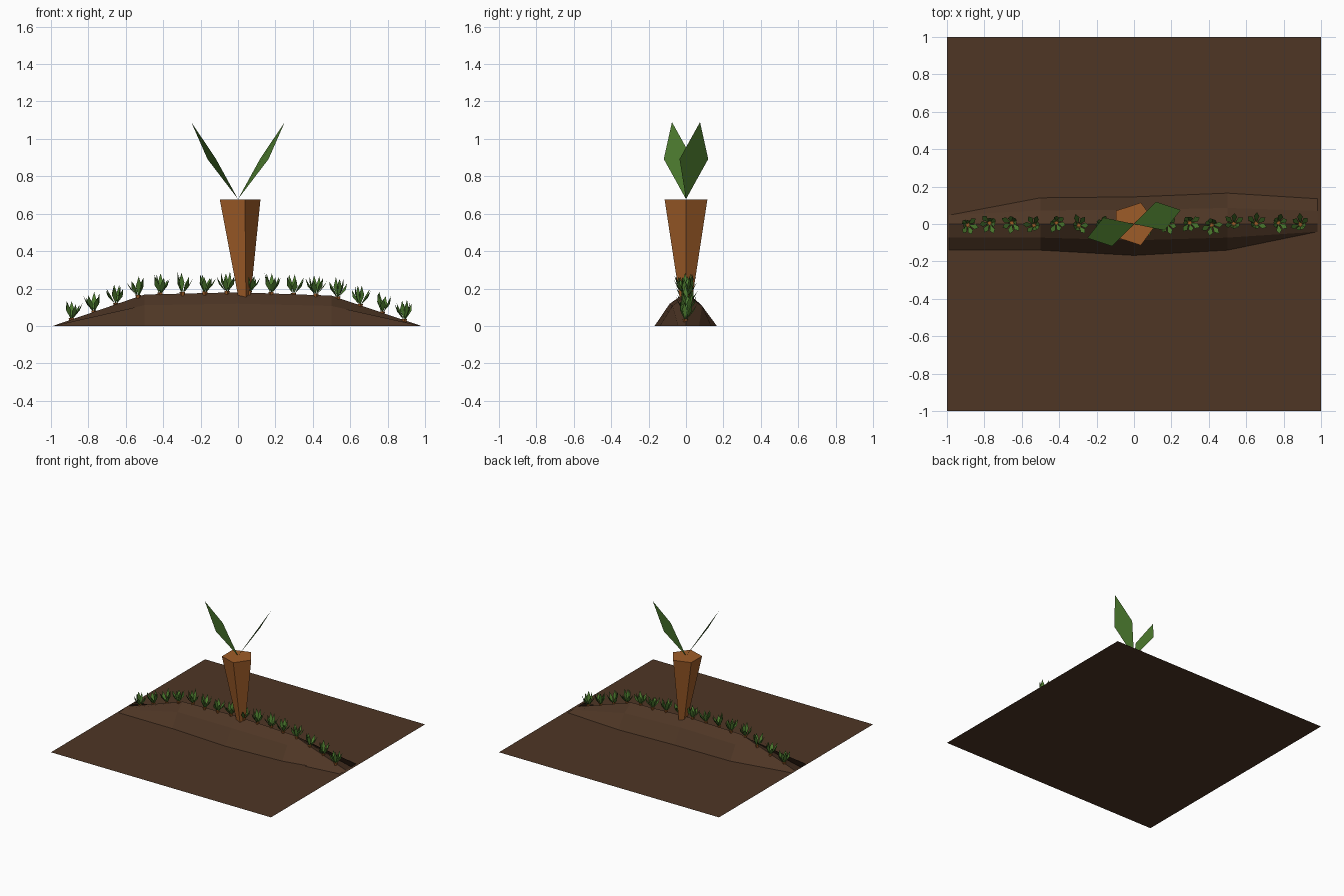
import bpy, math, random
from mathutils import Vector

if "Cube" in bpy.data.objects:
    bpy.data.objects.remove(bpy.data.objects["Cube"])

random.seed(4)


def material(name, rgb):
    m = bpy.data.materials.new(name)
    lin = [(c / 255 / 12.92) if c < 11 else ((c / 255 + 0.055) / 1.055) ** 2.4 for c in rgb]
    m.diffuse_color = (*lin, 1)
    m.use_nodes = True
    m.node_tree.nodes["Principled BSDF"].inputs["Base Color"].default_value = m.diffuse_color
    return m


SOIL = material("soil brown", (78, 54, 37))
ORANGE = material("root orange", (158, 92, 40))
GREEN = material("leaf green", (76, 122, 46))


def mesh_object(name, verts, faces, mat):
    me = bpy.data.meshes.new(name)
    me.from_pydata([tuple(v) for v in verts], [], faces)
    me.materials.append(mat)
    ob = bpy.data.objects.new(name, me)
    bpy.context.collection.objects.link(ob)
    return ob


def add_leaf(verts, faces, base, tip, half_width, bulge=0.0):
    """Flat diamond leaf, widest near the middle."""
    base, tip = Vector(base), Vector(tip)
    d = tip - base
    out = Vector((d.x, d.y, 0)).normalized()
    side = Vector((out.y, -out.x, 0)) * half_width
    mid = base + d * 0.52 + out * bulge
    n = len(verts)
    verts += [base, mid + side, tip, mid - side]
    faces.append((n, n + 1, n + 2, n + 3))


def add_root(verts, faces, top, bottom, r_top, r_bottom, turn=0.0):
    """Five-sided tapering root with closed ends."""
    n = len(verts)
    for centre, r in ((top, r_top), (bottom, r_bottom)):
        for i in range(5):
            a = turn + i * math.tau / 5
            verts.append(Vector(centre) + Vector((r * math.cos(a), r * math.sin(a), 0)))
    faces.append(tuple(range(n, n + 5)))
    faces.append(tuple(range(n + 9, n + 4, -1)))
    for i in range(5):
        j = (i + 1) % 5
        faces.append((n + j, n + i, n + 5 + i, n + 5 + j))


# Square patch of ground
mesh_object("ground_patch", [(-1, -1, 0), (1, -1, 0), (1, 1, 0), (-1, 1, 0)], [(0, 1, 2, 3)], SOIL)

# Ridge of earth: stations of x, front edge, back edge, crest height
stations = [(-0.99, -0.14, 0.09, 0.0), (-0.5, -0.14, 0.14, 0.168), (0.0, -0.168, 0.145, 0.18),
            (0.5, -0.14, 0.165, 0.162), (0.98, -0.08, 0.135, 0.0)]
verts, faces = [], []
for x, front, back, h in stations:
    verts += [(x, front, 0), (x, front * 0.52, h * 0.66), (x, 0, h), (x, back * 0.52, h * 0.66), (x, back, 0)]
for s in range(len(stations) - 1):
    for k in range(4):
        a = s * 5 + k
        faces.append((a, a + 5, a + 6, a + 1))
mesh_object("soil_ridge", verts, faces, SOIL)


def crest(x):
    for a, b in zip(stations, stations[1:]):
        if a[0] <= x <= b[0]:
            return a[3] + (b[3] - a[3]) * (x - a[0]) / (b[0] - a[0])
    return 0


# Large root standing in the ridge
verts, faces = [], []
add_root(verts, faces, (0, 0, 0.675), (0.04, 0, 0.002), 0.12, 0.012)
mesh_object("large_root", verts, faces, ORANGE)

# Pair of large leaves
verts, faces = [], []
for s in (1, -1):
    add_leaf(verts, faces, (0, 0, 0.678), (0.25 * s, 0.075 * s, 1.09), 0.08, 0.011)
mesh_object("large_leaves", verts, faces, GREEN)

# Row of sprouts: tiny buried roots with leaf tufts
lv, lf, rv, rf = [], [], [], []
for i in range(16):
    x = -0.89 + i * 1.78 / 15
    y = random.uniform(-0.008, 0.008)
    z = crest(x)
    turn = random.uniform(0, math.tau)
    add_root(rv, rf, (x, y, z + 0.008), (x, y, z - 0.03), 0.016, 0.005, turn)
    for k in range(7):
        a = turn + k * math.tau / 7 * 3
        reach = (0.055, 0.03)[k % 2] + random.uniform(-0.008, 0.008)
        height = (0.085, 0.105)[k % 2] + random.uniform(-0.01, 0.008)
        base = (x + 0.006 * math.cos(a), y + 0.006 * math.sin(a), z + 0.003)
        tip = (x + reach * math.cos(a), y + reach * math.sin(a), z + height)
        add_leaf(lv, lf, base, tip, 0.015, 0.006)
mesh_object("sprout_roots", rv, rf, ORANGE)
mesh_object("sprout_leaves", lv, lf, GREEN)
